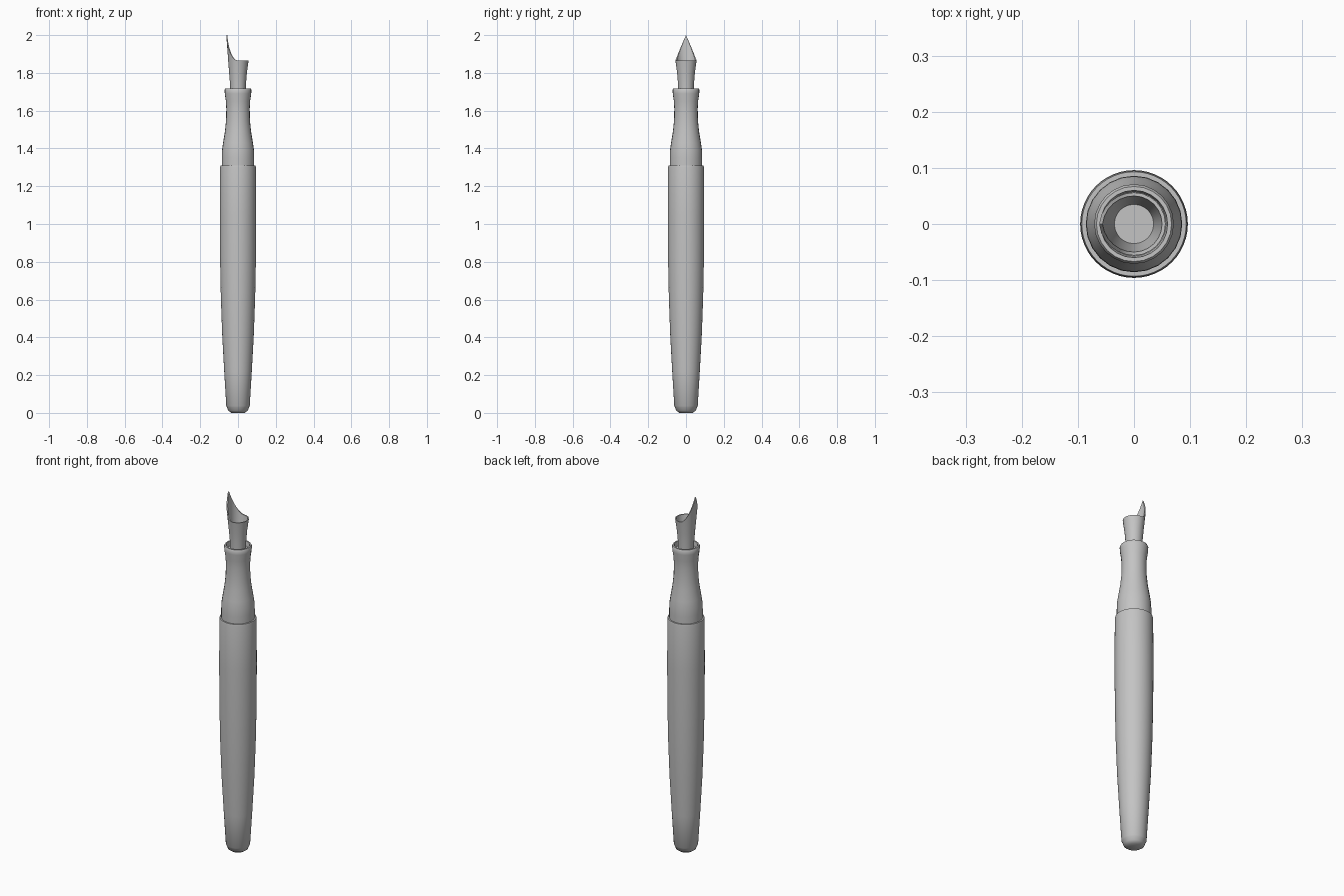
import bpy, bmesh, math

default = bpy.data.objects.get("Cube")
if default:
    bpy.data.objects.remove(default, do_unlink=True)

grey = bpy.data.materials.new("plain grey")
grey.use_nodes = True
colour = (0.55, 0.55, 0.55, 1)
grey.diffuse_color = colour
grey.node_tree.nodes["Principled BSDF"].inputs["Base Color"].default_value = colour


def lathe(name, profile, sides, shape=None):
    """Revolve (radius, height) points about z; shape may move each ring point."""
    bm = bmesh.new()
    rings = []
    for i, (r, z) in enumerate(profile):
        ring = []
        for k in range(sides):
            a = 2 * math.pi * k / sides
            co = (r * math.cos(a), r * math.sin(a), z)
            ring.append(bm.verts.new(shape(i, a, r, z) if shape else co))
        rings.append(ring)
    for low, high in zip(rings, rings[1:]):
        for k in range(sides):
            n = (k + 1) % sides
            bm.faces.new((low[k], low[n], high[n], high[k]))
    bm.faces.new(rings[0][::-1])
    bm.faces.new(rings[-1])
    bmesh.ops.recalc_face_normals(bm, faces=bm.faces)
    mesh = bpy.data.meshes.new(name)
    bm.to_mesh(mesh)
    bm.free()
    mesh.materials.append(grey)
    obj = bpy.data.objects.new(name, mesh)
    bpy.context.collection.objects.link(obj)
    bpy.ops.object.select_all(action="DESELECT")
    obj.select_set(True)
    bpy.context.view_layer.objects.active = obj
    bpy.ops.object.shade_smooth_by_angle(angle=math.radians(40))
    return obj


# Long tapered barrel with a rounded foot
lathe("barrel", [(0.035, 0), (0.052, 0.012), (0.058, 0.03), (0.062, 0.036),
                 (0.073, 0.22), (0.084, 0.42), (0.091, 0.62), (0.095, 0.82),
                 (0.096, 1.05), (0.095, 1.30), (0.093, 1.31)], 48)

# Waisted grip with a flared lip and a shallow socket
lathe("grip", [(0.086, 1.29), (0.086, 1.35), (0.085, 1.39), (0.079, 1.43),
               (0.069, 1.49), (0.063, 1.55), (0.062, 1.61), (0.064, 1.65),
               (0.070, 1.69), (0.071, 1.71), (0.067, 1.717), (0.060, 1.717),
               (0.057, 1.69)], 24)


# Hollow nib, its rim rising to a point on the -x side
RIM_RINGS = (3, 4)

def nib_shape(i, a, r, z):
    if i in RIM_RINGS and math.cos(a) < 0:
        rise = 1 - abs(math.sin(a))
        z += 0.135 * rise
        r += 0.006 * rise
    return (r * math.cos(a), r * math.sin(a), z)

lathe("nib", [(0.040, 1.685), (0.042, 1.74), (0.047, 1.80), (0.056, 1.865),
              (0.050, 1.865), (0.041, 1.80), (0.035, 1.74)], 24, nib_shape)
